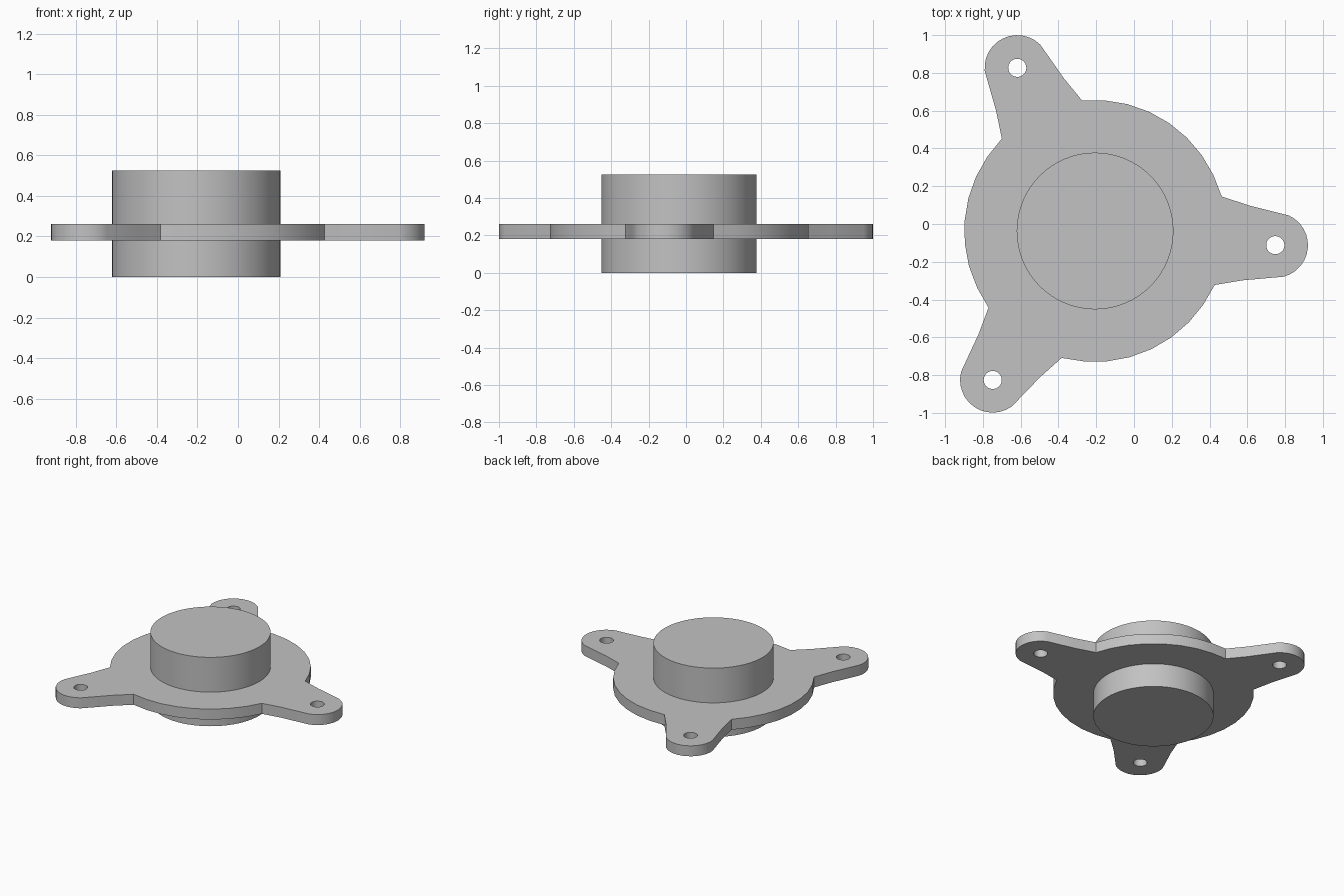
import bpy, bmesh
from math import radians, cos, sin, atan2, tau
from mathutils import Matrix, Vector

cube = bpy.data.objects.get("Cube")
if cube:
    bpy.data.objects.remove(cube)

CENTRE = Vector((-0.206, -0.037, 0))
HUB_R, HEIGHT = 0.415, 0.525
DISC_R, PLATE_Z, PLATE_T = 0.693, 0.18, 0.08
LUG_X, LUG_R, HOLE_R = 0.957, 0.173, 0.048
LUG_ANGLES = [radians(a) for a in (-4.5, 115.5, 235.5)]

grey = bpy.data.materials.new("plain_grey")
grey.use_nodes = True
grey.diffuse_color = (0.54, 0.54, 0.54, 1)
grey.node_tree.nodes["Principled BSDF"].inputs["Base Color"].default_value = grey.diffuse_color


def arc(cx, radius, start, end, steps):
    return [Vector((cx + radius * cos(start + (end - start) * i / steps),
                    radius * sin(start + (end - start) * i / steps), 0))
            for i in range(steps + 1)]


def finish(obj):
    obj.data.materials.append(grey)
    bpy.ops.object.select_all(action='DESELECT')
    obj.select_set(True)
    bpy.context.view_layer.objects.active = obj
    bpy.ops.object.shade_smooth_by_angle(angle=radians(30))


# Central hub, running through the plate
bpy.ops.mesh.primitive_cylinder_add(vertices=64, radius=HUB_R, depth=HEIGHT,
                                    location=CENTRE + Vector((0, 0, HEIGHT / 2)))
hub = bpy.context.object
hub.name = "central_hub"
finish(hub)

# One third of the plate outline: flared lug, then disc rim up to the next lug
flank = [Vector((0.654, 0.235, 0)), Vector((0.80, 0.199, 0))]
root = atan2(flank[0].y, flank[0].x)
tip = radians(70)
third = [Vector((p.x, -p.y, 0)) for p in flank]
third += arc(LUG_X, LUG_R, -tip, tip, 12)
third += flank[::-1]
third += arc(0, DISC_R, root, tau / 3 - root, 8)[1:-1]

# Flange plate with three lugs and their bolt holes
bm = bmesh.new()


def add_loop(points):
    verts = [bm.verts.new(p) for p in points]
    return [bm.edges.new((v, verts[(i + 1) % len(verts)])) for i, v in enumerate(verts)]


spins = [Matrix.Rotation(a, 4, 'Z') for a in LUG_ANGLES]
edges = add_loop([m @ p for m in spins for p in third])
for m in spins:
    edges += add_loop([m @ p for p in arc(LUG_X, HOLE_R, 0, tau, 24)[:-1]])
bmesh.ops.triangle_fill(bm, edges=edges, use_beauty=True, normal=(0, 0, 1))
result = bmesh.ops.extrude_face_region(bm, geom=bm.faces[:], use_keep_orig=True)
bmesh.ops.translate(bm, vec=(0, 0, PLATE_T),
                    verts=[g for g in result["geom"] if isinstance(g, bmesh.types.BMVert)])
bmesh.ops.recalc_face_normals(bm, faces=bm.faces[:])
mesh = bpy.data.meshes.new("flange_plate")
bm.to_mesh(mesh)
bm.free()
plate = bpy.data.objects.new("flange_plate", mesh)
plate.location = CENTRE + Vector((0, 0, PLATE_Z))
bpy.context.collection.objects.link(plate)
finish(plate)
